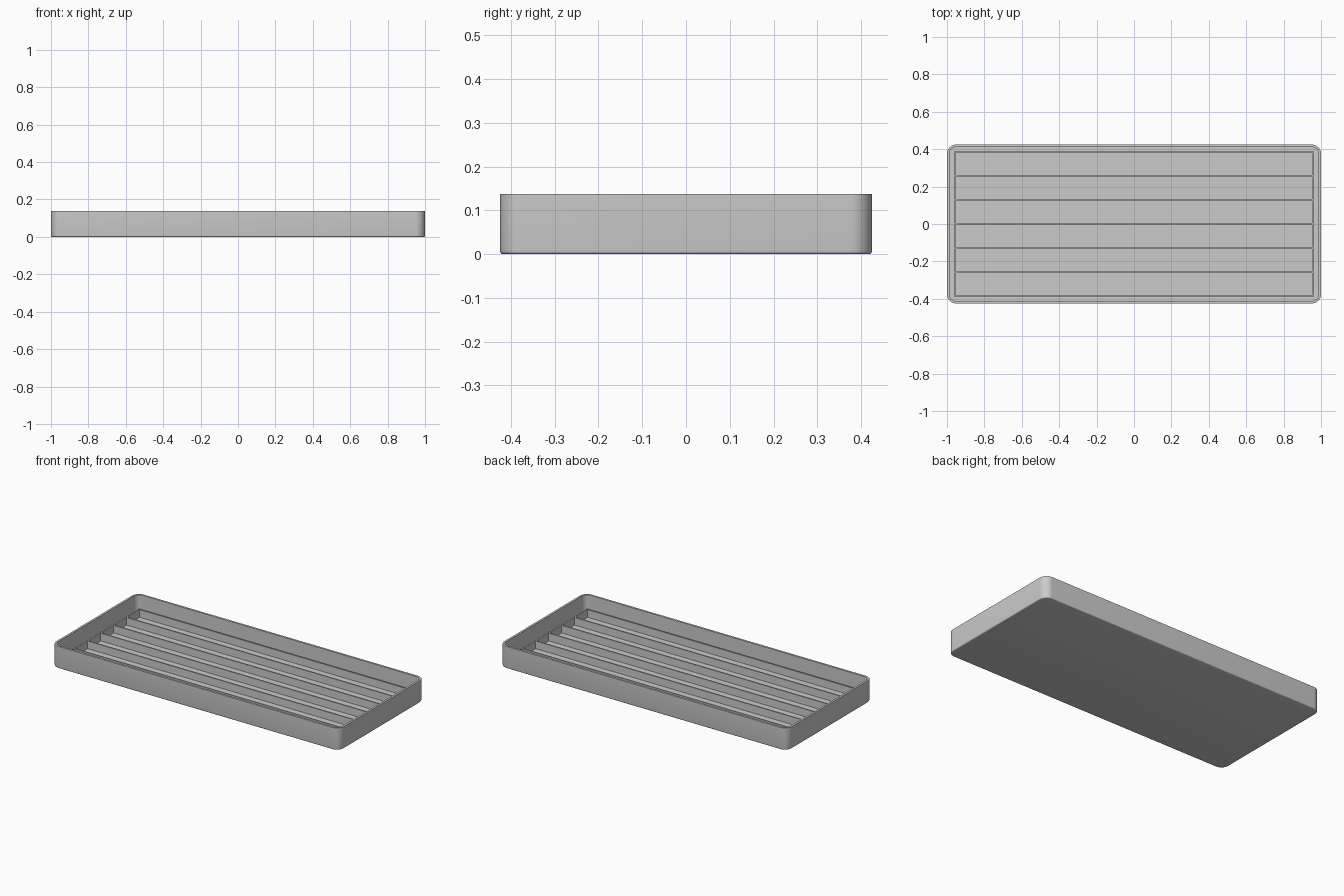
import bpy, bmesh, math

default = bpy.data.objects.get("Cube")
if default:
    bpy.data.objects.remove(default, do_unlink=True)

HALF_X, HALF_Y, HEIGHT = 1.0, 0.425, 0.138
CORNER, WALL, FLOOR = 0.05, 0.013, 0.012
GRID_X, GRID_Y, GRID_TOP, RIB = 0.96, 0.391, 0.06, 0.009
CHANNELS, CORNER_STEPS = 6, 10

grey = bpy.data.materials.new("plain grey")
grey.use_nodes = True
colour = (0.6, 0.6, 0.6, 1.0)
grey.diffuse_color = colour
grey.node_tree.nodes["Principled BSDF"].inputs["Base Color"].default_value = colour


def finish(name, bm):
    """Turn a bmesh into a named grey object."""
    bmesh.ops.recalc_face_normals(bm, faces=bm.faces)
    mesh = bpy.data.meshes.new(name)
    bm.to_mesh(mesh)
    bm.free()
    mesh.materials.append(grey)
    obj = bpy.data.objects.new(name, mesh)
    bpy.context.collection.objects.link(obj)
    return obj


def rounded_ring(bm, inset, z):
    """Ring of vertices following the rounded outline, moved inwards."""
    ring = []
    for quarter, (sx, sy) in enumerate([(1, 1), (-1, 1), (-1, -1), (1, -1)]):
        for step in range(CORNER_STEPS + 1):
            a = math.pi / 2 * (quarter + step / CORNER_STEPS)
            r = CORNER - inset
            ring.append(bm.verts.new((sx * (HALF_X - CORNER) + r * math.cos(a),
                                      sy * (HALF_Y - CORNER) + r * math.sin(a), z)))
    return ring


def bar(name, x, y, size_x, size_y):
    """Upright strip standing on the tray floor."""
    bm = bmesh.new()
    bmesh.ops.create_cube(bm, size=1)
    depth = GRID_TOP - FLOOR
    bmesh.ops.scale(bm, vec=(size_x, size_y, depth), verts=bm.verts)
    bmesh.ops.translate(bm, vec=(x, y, FLOOR + depth / 2), verts=bm.verts)
    return finish(name, bm)


# Tray shell: softened bottom edge, thin upright wall, flat floor
bm = bmesh.new()
soft = 0.007
profile = [(soft * (1 - math.sin(t)), soft * (1 - math.cos(t)))
           for t in (i * math.pi / 8 for i in range(5))]
profile += [(0, HEIGHT), (WALL, HEIGHT), (WALL, FLOOR)]
rings = [rounded_ring(bm, inset, z) for inset, z in profile]
for low, high in zip(rings, rings[1:]):
    for i in range(len(low)):
        j = (i + 1) % len(low)
        bm.faces.new((low[i], low[j], high[j], high[i]))
bm.faces.new(rings[0])
bm.faces.new(rings[-1])
tray = finish("tray", bm)
bpy.ops.object.select_all(action="DESELECT")
tray.select_set(True)
bpy.context.view_layer.objects.active = tray
bpy.ops.object.shade_smooth_by_angle(angle=math.radians(35))

# Rack inside the tray: long ribs and two end walls
inner_x = GRID_X - RIB
span = GRID_Y - RIB / 2
for i in range(CHANNELS + 1):
    y = -span + 2 * span * i / CHANNELS
    name = "rack_side" if i in (0, CHANNELS) else "rack_rib"
    bar(f"{name}_{i}", 0, y, 2 * inner_x, RIB)
for side, label in ((1, "left"), (-1, "right")):
    bar(f"rack_end_{label}", side * (GRID_X - RIB / 2), 0, RIB, 2 * GRID_Y)
